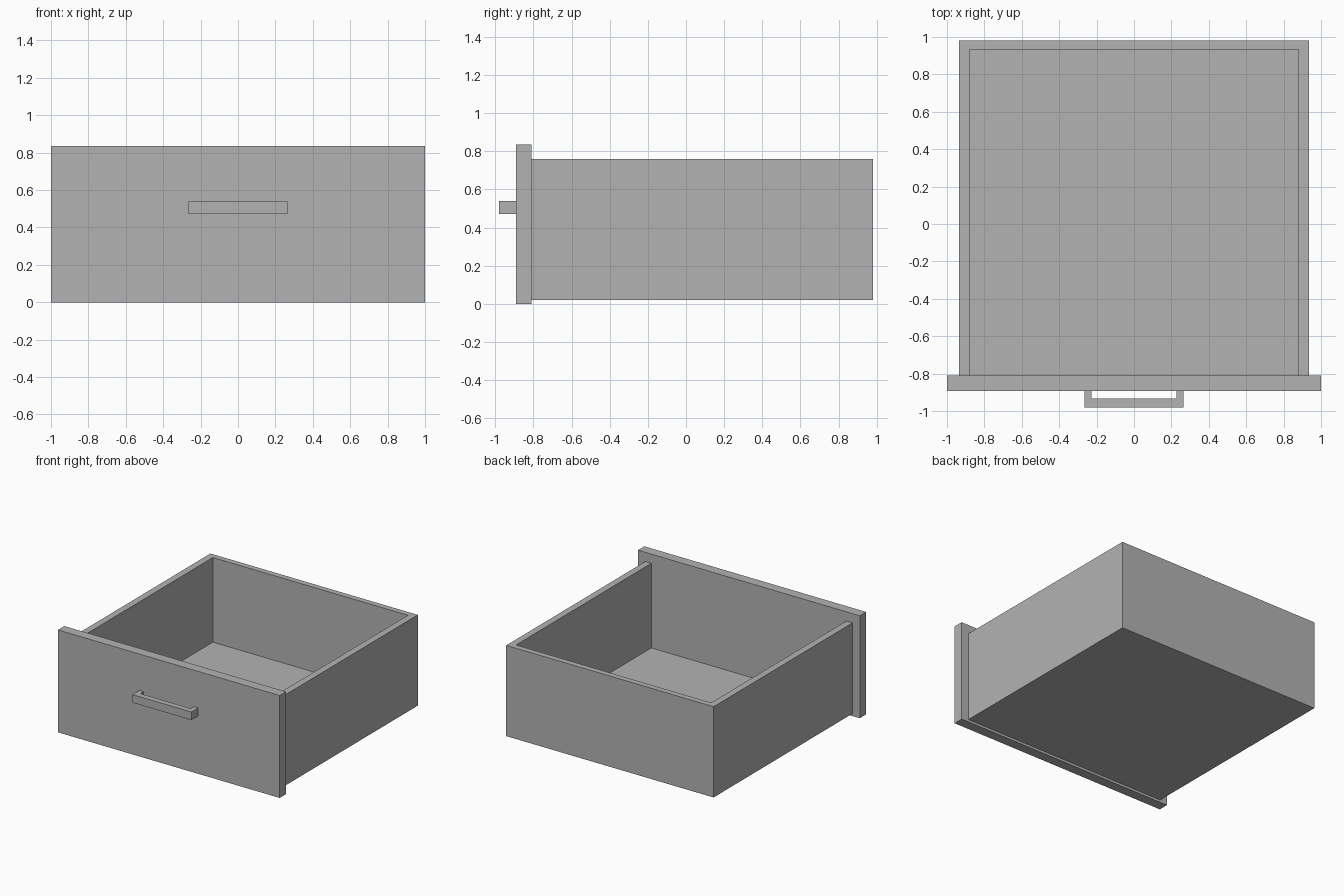
import bpy
import bmesh

cube = bpy.data.objects.get("Cube")
if cube:
    bpy.data.objects.remove(cube, do_unlink=True)

grey = bpy.data.materials.new("plain_grey")
grey.use_nodes = True
colour = (0.45, 0.45, 0.45, 1)
grey.diffuse_color = colour
grey.node_tree.nodes["Principled BSDF"].inputs["Base Color"].default_value = colour


def prism(name, outline, bottom, top):
    """Extrude a plan outline upwards between two heights."""
    bm = bmesh.new()
    base = bm.faces.new([bm.verts.new((x, y, bottom)) for x, y in outline])
    extruded = bmesh.ops.extrude_face_region(bm, geom=[base])["geom"]
    for v in extruded:
        if isinstance(v, bmesh.types.BMVert):
            v.co.z = top
    bmesh.ops.recalc_face_normals(bm, faces=bm.faces)
    mesh = bpy.data.meshes.new(name)
    bm.to_mesh(mesh)
    bm.free()
    mesh.materials.append(grey)
    obj = bpy.data.objects.new(name, mesh)
    bpy.context.collection.objects.link(obj)
    return obj


def rectangle(half_width, y0, y1):
    return [(-half_width, y0), (half_width, y0), (half_width, y1), (-half_width, y1)]


def u_shape(outer, inner, y_open, y_inner, y_outer):
    """Plan of two side legs joined by a crossbar."""
    half = [(inner, y_inner), (inner, y_open), (outer, y_open), (outer, y_outer)]
    return half + [(-x, y) for x, y in reversed(half)]


FRONT, JOINT, BACK = -0.892, -0.81, 0.98
FLOOR = 0.07

# Front board, overlapping the tray on the sides, top and bottom
prism("front_panel", rectangle(1.0, FRONT, JOINT), 0.0, 0.835)

# Side and back walls in one piece, with the floor between them
prism("tray_walls", u_shape(0.935, 0.88, JOINT, 0.933, BACK), 0.02, 0.76)
prism("tray_floor", rectangle(0.88, JOINT, 0.933), 0.02, FLOOR)

# Square bar pull with two short legs
prism("handle", u_shape(0.265, 0.228, FRONT, -0.933, -BACK), 0.472, 0.538)
